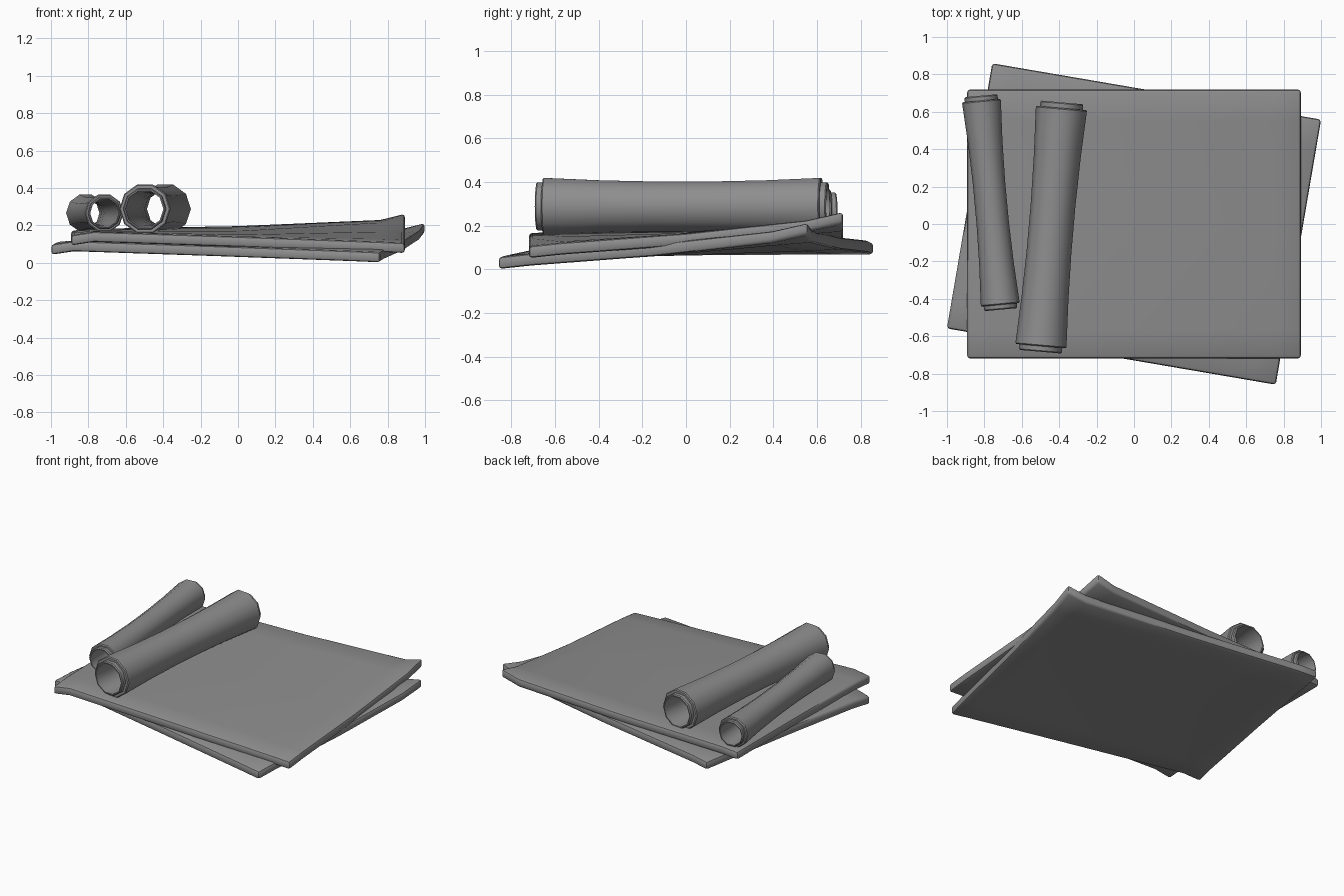
import bpy, bmesh, math
from mathutils import Vector, Matrix

if "Cube" in bpy.data.objects:
    bpy.data.objects.remove(bpy.data.objects["Cube"])

dark = bpy.data.materials.new("dark_grey")
dark.diffuse_color = (0.27, 0.27, 0.27, 1)
dark.use_nodes = True
dark.node_tree.nodes["Principled BSDF"].inputs["Base Color"].default_value = dark.diffuse_color


def finish(bm, name, angle):
    bmesh.ops.recalc_face_normals(bm, faces=bm.faces)
    me = bpy.data.meshes.new(name)
    bm.to_mesh(me)
    bm.free()
    me.materials.append(dark)
    ob = bpy.data.objects.new(name, me)
    bpy.context.collection.objects.link(ob)
    bpy.ops.object.select_all(action='DESELECT')
    ob.select_set(True)
    bpy.context.view_layer.objects.active = ob
    bpy.ops.object.shade_smooth_by_angle(angle=math.radians(angle))
    return ob


# Warped sheet: top heights on a coarse grid, then thickness and rounded rim
XS = (-0.892, -0.77, 0, 0.76, 0.892)
YS = (-0.719, -0.57, 0, 0.55, 0.719)
TOP = ((.147, .166, .140, .112, .106),
       (.160, .170, .150, .127, .122),
       (.170, .174, .170, .166, .165),
       (.172, .176, .188, .215, .226),
       (.172, .182, .197, .230, .265))
THICK = 0.055


def sheet(name, drop, turn):
    bm = bmesh.new()
    rows = [[bm.verts.new((x, y, TOP[j][i] - drop)) for i, x in enumerate(XS)]
            for j, y in enumerate(YS)]
    for j in range(4):
        for i in range(4):
            bm.faces.new((rows[j][i], rows[j][i + 1], rows[j + 1][i + 1], rows[j + 1][i]))
    geom = bmesh.ops.extrude_face_region(bm, geom=bm.faces[:], use_keep_orig=True)['geom']
    for v in geom:
        if isinstance(v, bmesh.types.BMVert):
            v.co.z -= THICK
    bmesh.ops.recalc_face_normals(bm, faces=bm.faces)
    rim = [e for e in bm.edges if e.calc_face_angle(0) > 0.9]
    bmesh.ops.bevel(bm, geom=rim, offset=0.016, segments=2, profile=0.5, affect='EDGES')
    bmesh.ops.rotate(bm, verts=bm.verts, matrix=Matrix.Rotation(turn, 3, 'Z'))
    return finish(bm, name, 40)


# Rolled sheet: ten-sided hollow tube, waisted, with an inner layer poking out
def roll(name, front, back, r_out, r_lip, r_hole, waist, lip):
    front, back = Vector(front), Vector(back)
    mid = (front + back) / 2
    axis = (back - front).normalized()
    side = axis.cross(Vector((0, 0, 1))).normalized()
    up = side.cross(axis)
    half = (back - front).length / 2
    ts = (-1, -0.6, -0.2, 0.2, 0.6, 1)
    pinch = [waist * (1 - t * t) for t in ts]
    b = 0.006
    prof = [(-half, r_out - b)]
    prof += [(t * (half - b), r_out - p) for t, p in zip(ts, pinch)]
    prof += [(half, r_out - b), (half, r_lip), (half + lip - b, r_lip),
             (half + lip, r_lip - b), (half + lip, r_hole)]
    prof += [(t * half, r_hole - p) for t, p in zip(ts[::-1], pinch)]
    prof += [(-half - lip, r_hole), (-half - lip, r_lip - b),
             (-half - lip + b, r_lip), (-half, r_lip)]
    bm = bmesh.new()
    n = 10
    rings = []
    for s, r in prof:
        rings.append([bm.verts.new(mid + axis * s
                                   + side * r * math.cos(math.tau * k / n)
                                   + up * r * math.sin(math.tau * k / n))
                      for k in range(n)])
    for a, c in zip(rings, rings[1:] + rings[:1]):
        for k in range(n):
            m = (k + 1) % n
            bm.faces.new((a[k], a[m], c[m], c[k]))
    return finish(bm, name, 42)


sheet("upper_sheet", 0, 0)
sheet("lower_sheet", 0.05, math.radians(-9.7))
roll("large_roll", (-0.498, -0.653, 0.288), (-0.388, 0.62, 0.288),
     0.137, 0.115, 0.102, 0.018, 0.03)
roll("small_roll", (-0.715, -0.432, 0.266), (-0.816, 0.66, 0.266),
     0.104, 0.089, 0.078, 0.018, 0.026)
